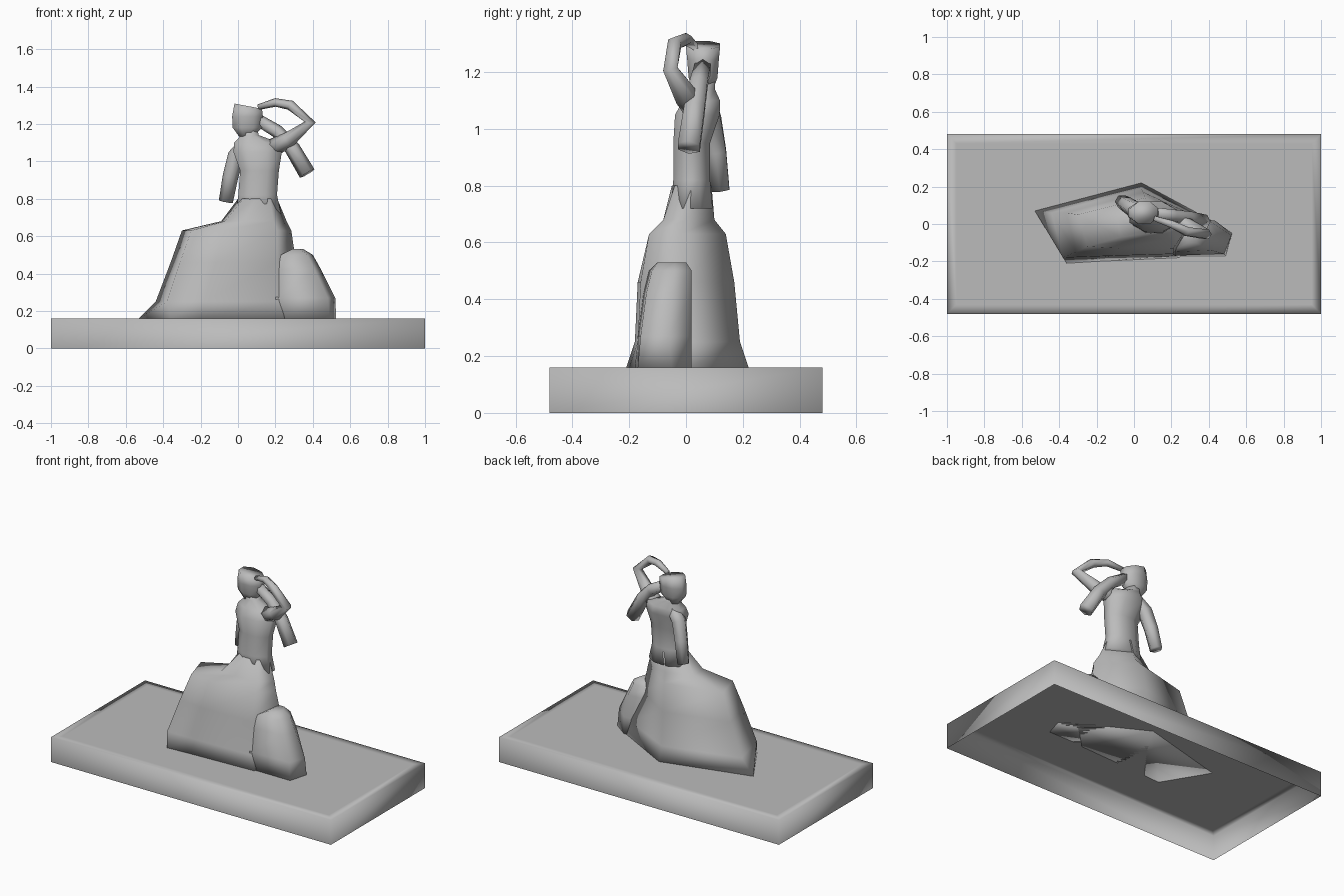
import bpy, bmesh, math
from mathutils import Vector

if "Cube" in bpy.data.objects:
    bpy.data.objects.remove(bpy.data.objects["Cube"])

GREY = (0.5, 0.5, 0.5, 1)
stone = bpy.data.materials.new("grey_stone")
stone.use_nodes = True
stone.diffuse_color = GREY
stone.node_tree.nodes["Principled BSDF"].inputs["Base Color"].default_value = GREY


def finish(name, bm):
    """Turn a bmesh into a smooth stone object."""
    bmesh.ops.recalc_face_normals(bm, faces=bm.faces)
    mesh = bpy.data.meshes.new(name)
    bm.to_mesh(mesh)
    bm.free()
    mesh.materials.append(stone)
    mesh.shade_smooth()
    obj = bpy.data.objects.new(name, mesh)
    bpy.context.collection.objects.link(obj)
    return obj


def loft(name, rings, close_bottom=True):
    """Skin a stack of rings that all have the same number of points."""
    bm = bmesh.new()
    loops = [[bm.verts.new(point) for point in ring] for ring in rings]
    count = len(loops[0])
    for low, high in zip(loops, loops[1:]):
        for i in range(count):
            j = (i + 1) % count
            bm.faces.new((low[i], low[j], high[j], high[i]))
    bm.faces.new(loops[-1])
    if close_bottom:
        bm.faces.new(loops[0])
    return finish(name, bm)


def level(z, *corners):
    """Horizontal ring through the given corners."""
    return [(x, y, z) for x, y in corners]


def oval(x, y, z, rx, ry, tilt=0.0, sides=8):
    """Elliptical ring, tilted by a height change along x."""
    angles = [math.tau * (i + 0.5) / sides for i in range(sides)]
    return [(x + rx * math.cos(a), y + ry * math.sin(a), z + tilt * math.cos(a))
            for a in angles]


def limb(name, stations, sides=6):
    """Tapered tube through stations of (centre, radius)."""
    centres = [Vector(centre) for centre, radius in stations]
    rings = []
    for i, (centre, radius) in enumerate(stations):
        before = centres[max(i - 1, 0)]
        after = centres[min(i + 1, len(centres) - 1)]
        along = (after - before).normalized()
        side = along.cross(Vector((0, 1, 0))).normalized()
        depth = side.cross(along)
        angles = [math.tau * k / sides for k in range(sides)]
        rings.append([centres[i] + radius * (side * math.cos(a) + depth * math.sin(a))
                      for a in angles])
    return loft(name, rings)


# Plinth: an open-bottomed slab with a soft border round the top
def slab(z, half_x, half_y):
    return level(z, (-half_x, -half_y), (half_x, -half_y), (half_x, half_y), (-half_x, half_y))


loft("plinth", [slab(0, 1, 0.48), slab(0.16, 1, 0.48), slab(0.16, 0.95, 0.43)],
     close_bottom=False)

# Rock seat with the lap draped over it
loft("rock_seat", [
    level(0.16, (-0.53, 0.07), (-0.36, -0.21), (-0.2, -0.2), (0.24, -0.18), (0.43, 0.01), (0.04, 0.22)),
    level(0.25, (-0.44, 0.06), (-0.38, -0.18), (-0.18, -0.18), (0.22, -0.17), (0.4, 0.01), (0.04, 0.19)),
    level(0.46, (-0.36, 0.06), (-0.31, -0.15), (-0.12, -0.17), (0.21, -0.16), (0.31, 0), (0.05, 0.17)),
    level(0.63, (-0.3, 0.05), (-0.25, -0.12), (-0.08, -0.13), (0.21, -0.13), (0.285, -0.02), (0.06, 0.14)),
    level(0.68, (-0.09, 0.04), (-0.07, -0.07), (0.03, -0.08), (0.19, -0.08), (0.26, 0), (0.08, 0.1)),
    level(0.8, (0, 0.03), (0.03, -0.04), (0.09, -0.05), (0.17, -0.04), (0.21, 0.02), (0.1, 0.09)),
])

# Smaller rock beside the seat
loft("side_rock", [
    level(0.16, (0.2, -0.17), (0.49, -0.17), (0.525, -0.05), (0.43, 0.02), (0.2, 0.02)),
    level(0.27, (0.2, -0.17), (0.48, -0.16), (0.52, -0.06), (0.43, 0.02), (0.2, 0.02)),
    level(0.42, (0.21, -0.15), (0.41, -0.14), (0.445, -0.05), (0.4, 0.02), (0.21, 0.02)),
    level(0.5, (0.23, -0.13), (0.37, -0.12), (0.4, -0.04), (0.36, 0.02), (0.23, 0.02)),
    level(0.53, (0.29, -0.1), (0.33, -0.1), (0.35, -0.04), (0.33, 0), (0.29, 0)),
])

# Torso, shoulders and neck
loft("torso", [
    oval(0.11, 0.02, 0.72, 0.13, 0.08),
    oval(0.105, 0.02, 0.82, 0.112, 0.07),
    oval(0.115, 0.02, 0.95, 0.112, 0.07),
    oval(0.105, 0.04, 1.05, 0.14, 0.085),
    oval(0.1, 0.055, 1.1, 0.13, 0.07),
    oval(0.065, 0.06, 1.14, 0.05, 0.045),
    oval(0.06, 0.06, 1.18, 0.045, 0.045),
])

# Head with flat-topped hair
loft("head", [
    oval(0.045, 0.06, 1.13, 0.04, 0.035),
    oval(0.05, 0.06, 1.18, 0.085, 0.055),
    oval(0.05, 0.06, 1.24, 0.088, 0.06),
    oval(0.055, 0.06, 1.295, 0.08, 0.065, tilt=-0.015),
])

# Arm hanging behind the hip
limb("lowered_arm", [
    ((0.04, 0.07, 1.09), 0.04),
    ((-0.01, 0.085, 1.03), 0.045),
    ((-0.04, 0.105, 0.92), 0.042),
    ((-0.065, 0.12, 0.785), 0.038),
])

# Arm raised to shade the brow
limb("raised_arm", [
    ((0.18, 0.04, 1.07), 0.05),
    ((0.27, 0, 1.115), 0.042),
    ((0.385, -0.055, 1.21), 0.03),
    ((0.28, -0.04, 1.3), 0.027),
    ((0.2, 0, 1.315), 0.023),
    ((0.11, 0.03, 1.29), 0.015),
])

# Cloth hanging from behind the shoulder
limb("hanging_cloth", [
    ((0.11, 0.06, 1.22), 0.032),
    ((0.21, 0.045, 1.16), 0.036),
    ((0.29, 0.03, 1.07), 0.042),
    ((0.37, 0.01, 0.935), 0.045),
])
